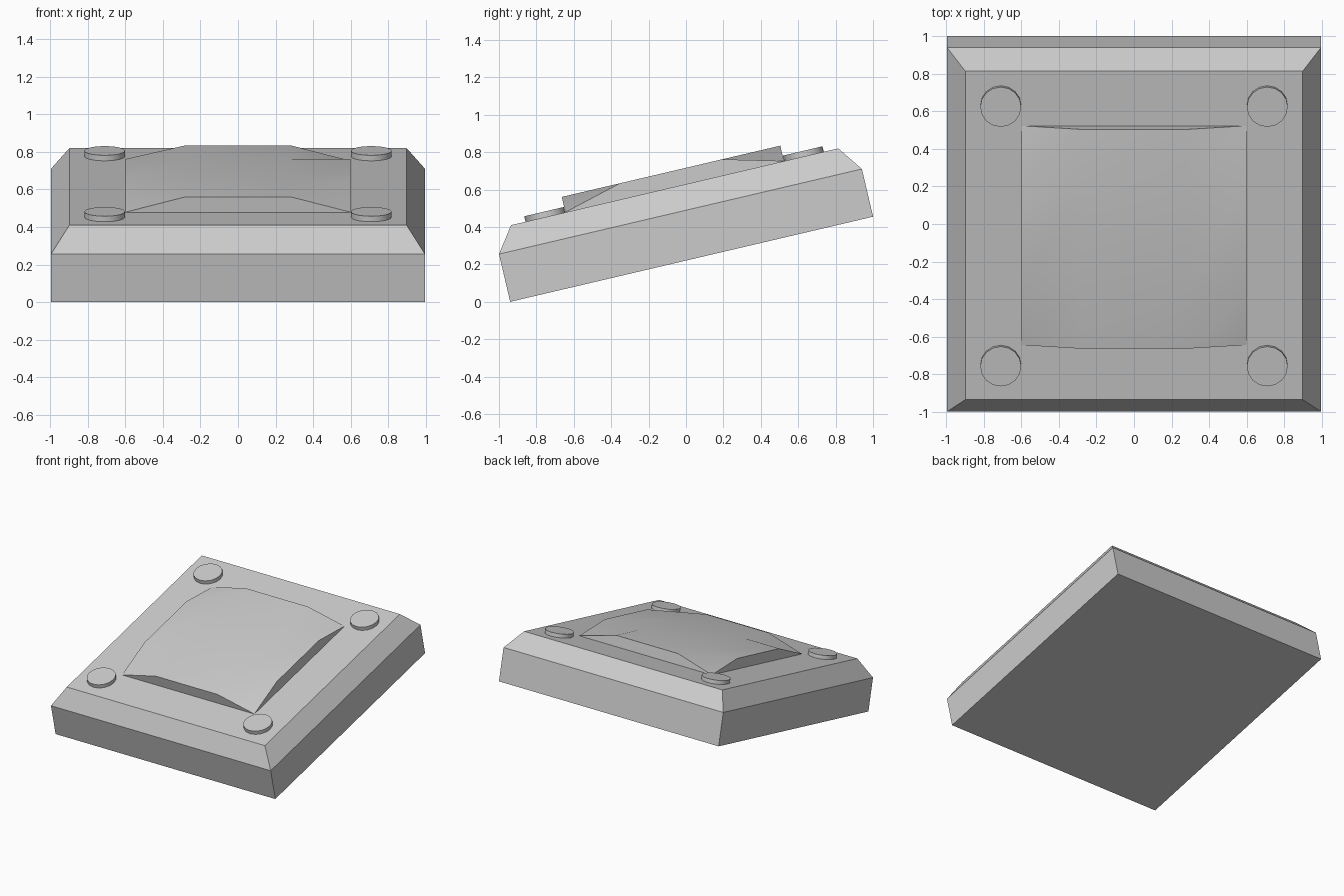
import bpy, bmesh, math
from mathutils import Matrix

if "Cube" in bpy.data.objects:
    bpy.data.objects.remove(bpy.data.objects["Cube"])

TILT = math.atan2(0.455, 1.94)
HALF = 0.9965
TOP = 0.398
# Everything is modelled flat, then tilted about the front bottom edge
PLACE = (Matrix.Translation((0, -0.94, 0)) @ Matrix.Rotation(TILT, 4, 'X')
         @ Matrix.Translation((0, HALF, 0)))


def finish(name, bm, smooth=False):
    bmesh.ops.recalc_face_normals(bm, faces=bm.faces)
    mesh = bpy.data.meshes.new(name)
    bm.to_mesh(mesh)
    bm.free()
    mesh.transform(PLACE)
    obj = bpy.data.objects.new(name, mesh)
    bpy.context.collection.objects.link(obj)
    if smooth:
        bpy.ops.object.select_all(action='DESELECT')
        obj.select_set(True)
        bpy.context.view_layer.objects.active = obj
        bpy.ops.object.shade_smooth_by_angle(angle=math.radians(40))
    return obj


# Base slab with chamfered upper edges
bm = bmesh.new()
rings = []
for half, z in ((HALF, 0), (HALF, 0.262), (HALF - 0.098, TOP)):
    rings.append([bm.verts.new((sx * half, sy * half, z))
                  for sx, sy in ((-1, -1), (1, -1), (1, 1), (-1, 1))])
for low, high in zip(rings, rings[1:]):
    for i in range(4):
        j = (i + 1) % 4
        bm.faces.new((low[i], low[j], high[j], high[i]))
bm.faces.new(rings[0])
bm.faces.new(rings[-1])
finish("base_slab", bm)

# Raised centre panel: its corners drop down to the slab
bm = bmesh.new()
steps = (-0.6, -0.28, 0.28, 0.6)
grid = [[bm.verts.new((x, y, TOP + (0.001 if abs(x) == abs(y) == 0.6 else 0.085)))
         for x in steps] for y in steps]
for r in range(3):
    for c in range(3):
        bm.faces.new((grid[r][c], grid[r][c + 1], grid[r + 1][c + 1], grid[r + 1][c]))
rim = [e for e in bm.edges if e.is_boundary]
walls = bmesh.ops.extrude_edge_only(bm, edges=rim)["geom"]
for v in walls:
    if isinstance(v, bmesh.types.BMVert):
        v.co.z = TOP - 0.01
finish("raised_panel", bm, smooth=True)

# Four round corner pads
for side, sx in (("left", -1), ("right", 1)):
    for end, sy in (("front", -1), ("back", 1)):
        bm = bmesh.new()
        bmesh.ops.create_cone(bm, cap_ends=True, segments=16, radius1=0.109,
                              radius2=0.109, depth=0.04,
                              matrix=Matrix.Translation((sx * 0.71, sy * 0.71, TOP + 0.01)))
        finish(f"pad_{end}_{side}", bm, smooth=True)
